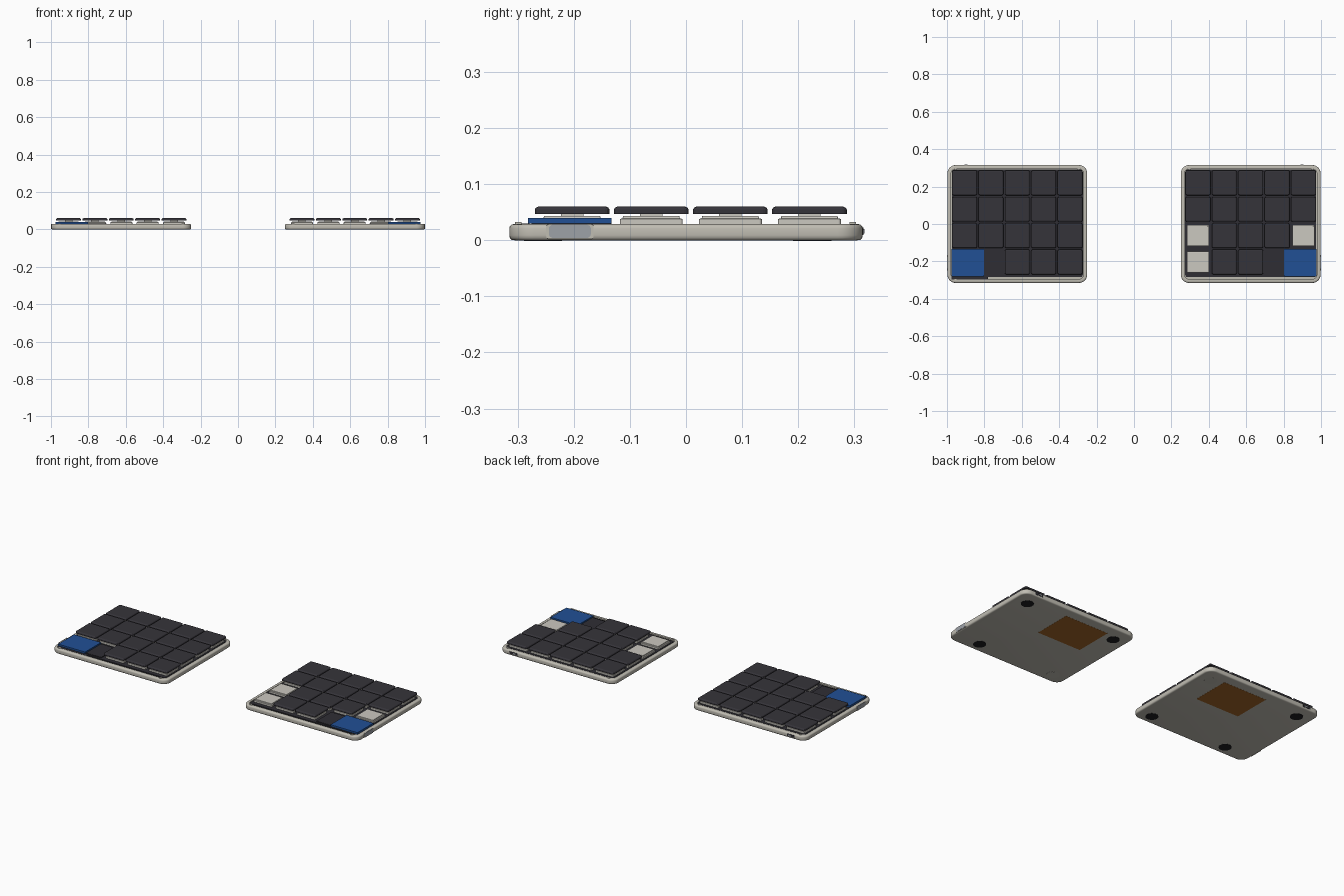
import bpy, bmesh, math
from mathutils import Matrix

cube = bpy.data.objects.get("Cube")
if cube:
    bpy.data.objects.remove(cube, do_unlink=True)


def material(name, color):
    m = bpy.data.materials.new(name)
    m.use_nodes = True
    m.diffuse_color = (*color, 1)
    m.node_tree.nodes["Principled BSDF"].inputs["Base Color"].default_value = (*color, 1)
    return m


SHELL = material("warm grey shell", (0.53, 0.51, 0.45))
WHITE = material("off white switch", (0.60, 0.58, 0.53))
CAP = material("charcoal cap", (0.036, 0.034, 0.042))
BOARD = material("dark board", (0.028, 0.027, 0.034))
BLUE = material("blue circuit", (0.015, 0.08, 0.30))
STEEL = material("steel port", (0.34, 0.36, 0.39))
COPPER = material("copper pad", (0.36, 0.13, 0.02))
RUBBER = material("black rubber", (0.012, 0.012, 0.014))


def finish(name, bm, mat, matrix=Matrix()):
    bmesh.ops.recalc_face_normals(bm, faces=bm.faces)
    mesh = bpy.data.meshes.new(name)
    bm.to_mesh(mesh)
    bm.free()
    mesh.materials.append(mat)
    obj = bpy.data.objects.new(name, mesh)
    obj.matrix_world = matrix
    bpy.context.collection.objects.link(obj)
    return obj


def outline(w, d, r, seg):
    """Rounded rectangle, counter-clockwise."""
    pts = []
    for k, (sx, sy) in enumerate(((1, 1), (-1, 1), (-1, -1), (1, -1))):
        for i in range(seg + 1):
            a = math.pi / 2 * (k + i / seg)
            pts.append((sx * (w / 2 - r) + r * math.cos(a), sy * (d / 2 - r) + r * math.sin(a)))
    return pts


def slab(name, size, radius, rings, mat, matrix, seg=3):
    """Stack rounded rectangles given as (inset, height) and close both ends."""
    bm = bmesh.new()
    loops = []
    for inset, z in rings:
        r = max(radius - inset, 0.001)
        pts = outline(size[0] - 2 * inset, size[1] - 2 * inset, r, seg)
        loops.append([bm.verts.new((x, y, z)) for x, y in pts])
    n = len(loops[0])
    for low, high in zip(loops, loops[1:]):
        for i in range(n):
            j = (i + 1) % n
            bm.faces.new((low[i], low[j], high[j], high[i]))
    bm.faces.new(loops[0])
    bm.faces.new(loops[-1])
    return finish(name, bm, mat, matrix)


def box(name, center, size, mat):
    bm = bmesh.new()
    bmesh.ops.create_cube(bm, size=1, matrix=Matrix.Diagonal((*size, 1)))
    return finish(name, bm, mat, Matrix.Translation(center))


def disc(name, x, y, radius, z0, z1, mat):
    bm = bmesh.new()
    bmesh.ops.create_cone(bm, cap_ends=True, segments=24, radius1=radius, radius2=radius, depth=z1 - z0)
    return finish(name, bm, mat, Matrix.Translation((x, y, (z0 + z1) / 2)))


def at(x, y, z=0.0):
    return Matrix.Translation((x, y, z))


PITCH = 0.141
BARE = {(4, 0), (4, 1), (0, 1)}
smooth = []

for side, label in ((-1, "right"), (1, "left")):
    def tag(part):
        return f"{label}_{part}"

    # Shell tray with rounded rim and inner board
    smooth.append(slab(tag("shell"), (0.748, 0.63), 0.045,
        [(0.01, 0), (0.004, 0.001), (0.001, 0.004), (0, 0.009), (0, 0.021), (0.001, 0.025),
         (0.004, 0.028), (0.009, 0.029), (0.02, 0.029), (0.02, 0.02)],
        SHELL, at(side * 0.624, 0), seg=8))
    slab(tag("board"), (0.70, 0.575), 0.012, [(0, 0.019), (0, 0.028)], BOARD, at(side * 0.624, 0.003))

    # Keys, numbered from the outer front corner
    for col in range(5):
        for row in range(4):
            if row == 0 and col < 2:
                continue
            x, y = side * (0.906 - PITCH * col), -0.203 + PITCH * row
            key = tag(f"{col}_{row}")
            slab("switch_" + key, (0.118, 0.112), 0.004,
                 [(0, 0.027), (0, 0.038), (0.005, 0.039), (0.006, 0.0435)], WHITE, at(x, y))
            if side > 0 and (col, row) in BARE:
                continue
            box("stem_" + key, (x, y, 0.046), (0.04, 0.04, 0.008), WHITE)
            slab("keycap_" + key, (0.133, 0.133), 0.008,
                 [(0, 0.047), (0, 0.055), (0.002, 0.058), (0.006, 0.06)], CAP, at(x, y))

    # Controller in the outer front corner
    box(tag("controller"), (side * 0.889, -0.207, 0.035), (0.176, 0.149, 0.01), BLUE)
    box(tag("controller_header"), (side * 0.86, -0.205, 0.029), (0.22, 0.14, 0.004), BOARD)
    box(tag("blank_cover"), (side * 0.752, -0.203, 0.0295), (0.10, 0.14, 0.005), BOARD)
    if side < 0:
        box(tag("board_tab"), (side * 0.878, -0.288, 0.0285), (0.195, 0.018, 0.003), BOARD)

    # Cable port on the outer wall
    turn = Matrix.Rotation(side * math.pi / 2, 4, "Y")
    slab(tag("port_frame"), (0.027, 0.085), 0.006, [(0, 0), (0, 0.0015)], SHELL,
         at(side * 0.9975, -0.207, 0.0155) @ turn)
    smooth.append(slab(tag("port"), (0.024, 0.075), 0.008, [(0, 0), (0, 0.01)], STEEL,
                       at(side * 0.99, -0.207, 0.016) @ turn, seg=5))

    # Power slider on the back wall
    box(tag("slider_slot"), (side * 0.905, 0.314, 0.016), (0.05, 0.004, 0.014), BOARD)
    box(tag("slider_knob"), (side * 0.897, 0.316, 0.016), (0.016, 0.004, 0.008), STEEL)

    # Small locating pegs on the rim
    for px in (0.955, 0.295):
        for py in (-0.299, 0.297):
            box(tag("peg"), (side * px, py, 0.03), (0.012, 0.012, 0.005), SHELL)

    # Underside: rubber feet, one bare foot socket, copper pad
    socket = 2 if side > 0 else 1
    for i, (fx, fy) in enumerate(((0.91, 0.225), (0.33, 0.225), (0.335, -0.255), (0.83, -0.255))):
        if i == socket:
            disc(tag("foot_socket"), side * fx, fy, 0.034, -0.0005, 0.003, SHELL)
        else:
            disc(tag("foot"), side * fx, fy, 0.034, -0.001, 0.003, RUBBER)
    box(tag("copper_pad"), (side * 0.535, 0.145, 0.0005), (0.28, 0.225, 0.002), COPPER)

# Smooth only the rounded parts
bpy.ops.object.select_all(action="DESELECT")
for obj in smooth:
    obj.select_set(True)
bpy.context.view_layer.objects.active = smooth[0]
bpy.ops.object.shade_smooth_by_angle(angle=math.radians(40))
